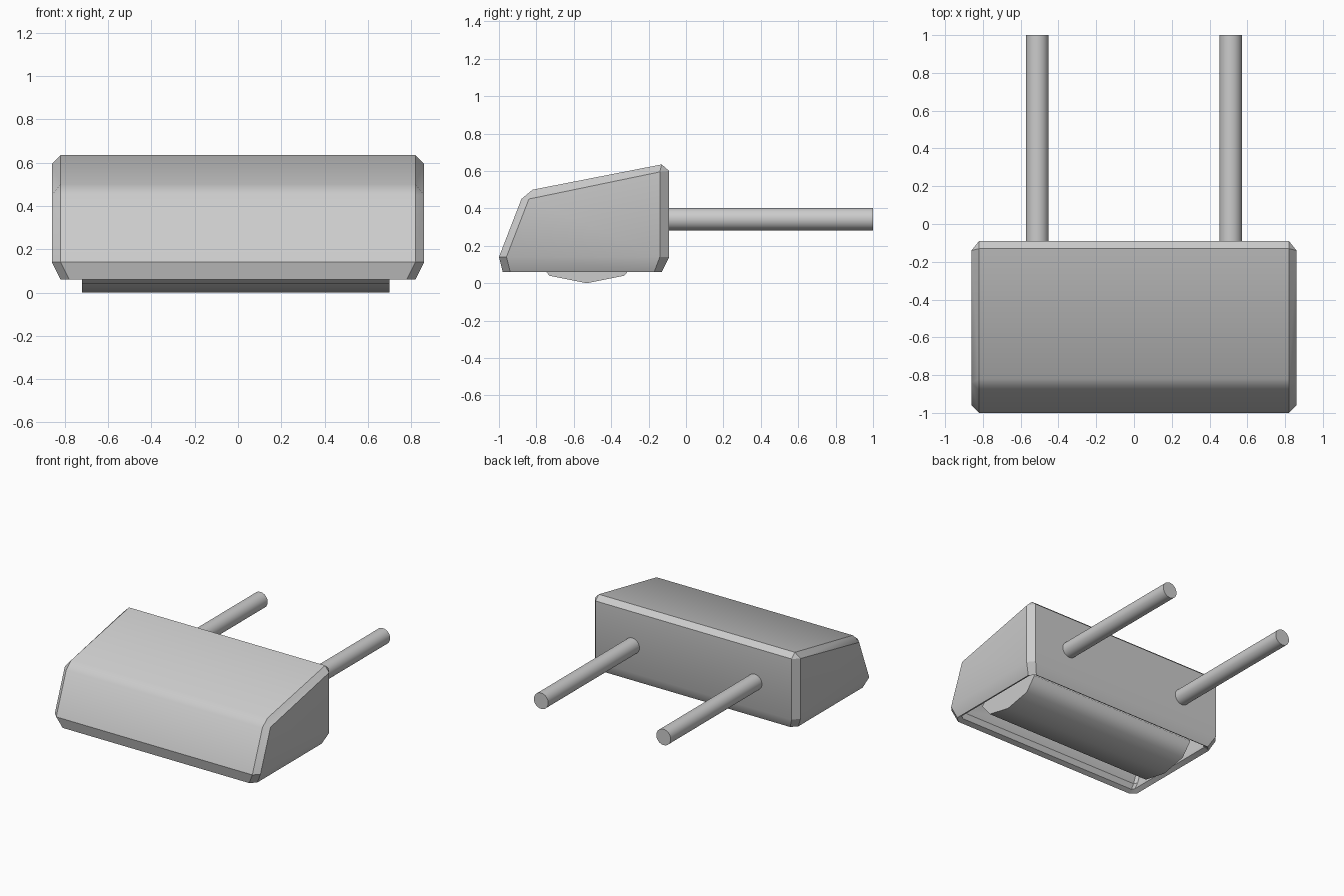
import bpy, bmesh, math

cube = bpy.data.objects.get("Cube")
if cube:
    bpy.data.objects.remove(cube, do_unlink=True)

grey = bpy.data.materials.new("light grey")
grey.use_nodes = True
colour = (0.6, 0.6, 0.6, 1)
grey.diffuse_color = colour
grey.node_tree.nodes["Principled BSDF"].inputs["Base Color"].default_value = colour


def finish(obj, angle):
    """Give the part its colour and its shading."""
    obj.data.materials.clear()
    obj.data.materials.append(grey)
    bpy.ops.object.select_all(action='DESELECT')
    obj.select_set(True)
    bpy.context.view_layer.objects.active = obj
    for mod in list(obj.modifiers):
        bpy.ops.object.modifier_apply(modifier=mod.name)
    bpy.ops.object.shade_smooth_by_angle(angle=math.radians(angle))


def cylinder(name, sides, location, rotation, length, scale, angle):
    bpy.ops.mesh.primitive_cylinder_add(vertices=sides, radius=1, depth=length,
                                        location=location, rotation=rotation)
    obj = bpy.context.object
    obj.name = name
    obj.scale = (scale[0], scale[1], 1)
    bpy.ops.object.transform_apply(location=False, rotation=True, scale=True)
    finish(obj, angle)


# Housing: chamfered hull, each section is (half width, (y, z) points)
sections = [
    (0.82, [(-1, 0.14), (-0.88, 0.45), (-0.82, 0.5), (-0.13, 0.635), (-0.09, 0.6), (-0.09, 0.14)]),
    (0.86, [(-0.96, 0.14), (-0.84, 0.45), (-0.14, 0.595), (-0.14, 0.14)]),
    (0.78, [(-0.98, 0.06), (-0.13, 0.06)]),
    (0.82, [(-0.94, 0.06), (-0.17, 0.06)]),
]
bm = bmesh.new()
for half, points in sections:
    for side in (-half, half):
        for y, z in points:
            bm.verts.new((side, y, z))
bmesh.ops.convex_hull(bm, input=bm.verts)
bmesh.ops.dissolve_limit(bm, angle_limit=math.radians(2), verts=bm.verts, edges=bm.edges)
bmesh.ops.recalc_face_normals(bm, faces=bm.faces)
# Open underside
underside = [f for f in bm.faces if f.normal.z < -0.99]
bmesh.ops.delete(bm, geom=underside, context='FACES_ONLY')
mesh = bpy.data.meshes.new("housing")
bm.to_mesh(mesh)
bm.free()
housing = bpy.data.objects.new("housing", mesh)
bpy.context.collection.objects.link(housing)
wall = housing.modifiers.new("wall", 'SOLIDIFY')
wall.thickness = 0.04
wall.offset = -1
finish(housing, 31)

# Flattened eight-sided roller under the housing
cylinder("roller", 8, (-0.01, -0.53, 0.137), (0, math.pi / 2, 0), 1.42, (0.137, 0.283), 85)

# Two rods at the back
for name, x in (("left_rod", 0.512), ("right_rod", -0.512)):
    cylinder(name, 32, (x, 0.44, 0.343), (math.pi / 2, 0, 0), 1.12, (0.06, 0.06), 40)
